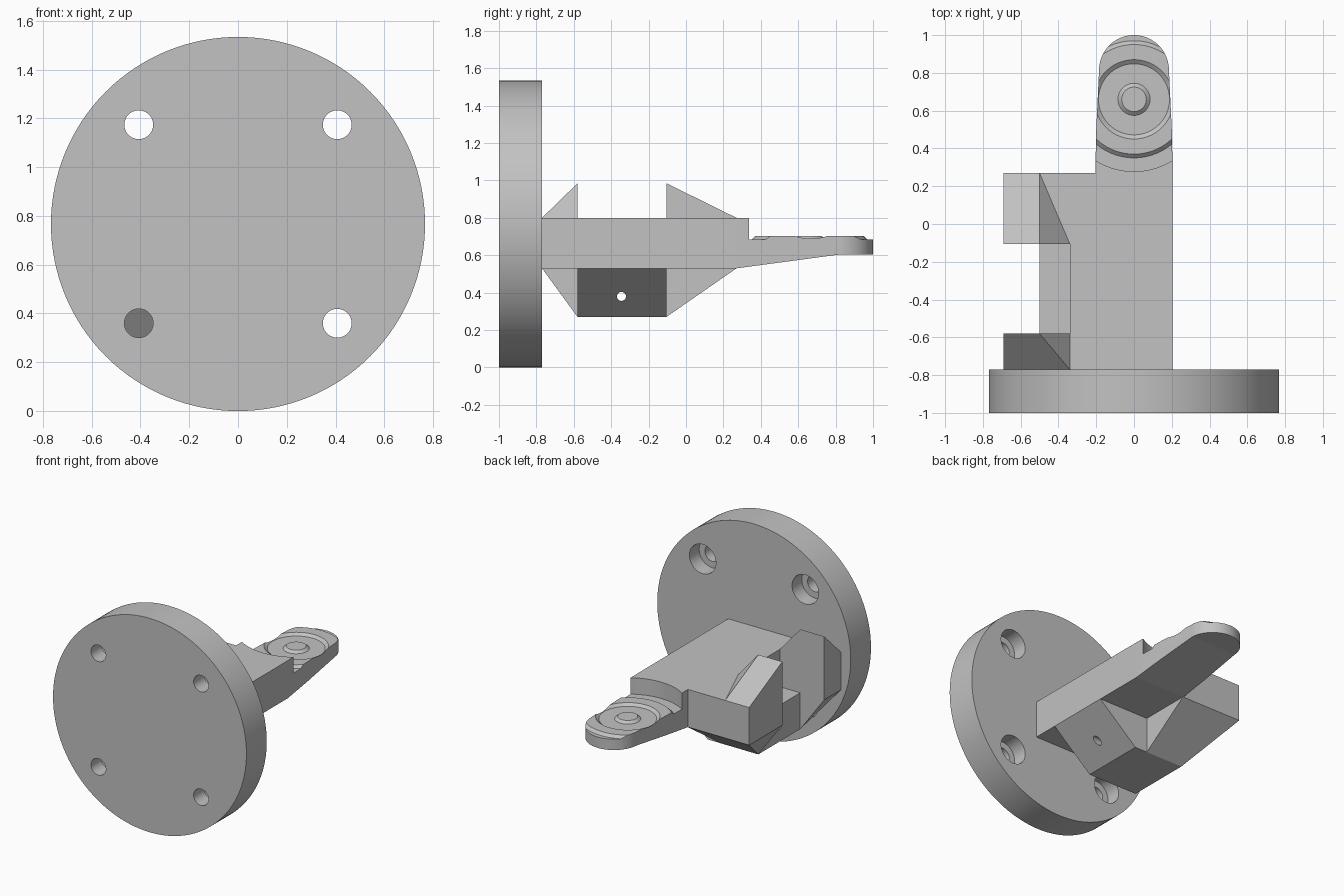
import bpy, bmesh
from math import sin, cos, pi, radians
from mathutils import Matrix, Vector

cube = bpy.data.objects.get("Cube")
if cube:
    bpy.data.objects.remove(cube)

GREY = (0.54, 0.54, 0.54, 1)
mat = bpy.data.materials.new("plain grey")
mat.use_nodes = True
mat.diffuse_color = GREY
mat.node_tree.nodes["Principled BSDF"].inputs["Base Color"].default_value = GREY


def finish(name, bm):
    bmesh.ops.recalc_face_normals(bm, faces=bm.faces)
    mesh = bpy.data.meshes.new(name)
    bm.to_mesh(mesh)
    bm.free()
    mesh.materials.append(mat)
    ob = bpy.data.objects.new(name, mesh)
    bpy.context.collection.objects.link(ob)
    return ob


def prism(name, points, axis, lo, hi):
    """Extrude a 2D outline along one axis from lo to hi."""
    place = {"x": lambda a, b, t: (t, a, b),
             "y": lambda a, b, t: (a, t, b),
             "z": lambda a, b, t: (a, b, t)}[axis]
    bm = bmesh.new()
    face = bm.faces.new([bm.verts.new(place(a, b, lo)) for a, b in points])
    out = bmesh.ops.extrude_face_region(bm, geom=[face])
    moved = [v for v in out["geom"] if isinstance(v, bmesh.types.BMVert)]
    bmesh.ops.translate(bm, verts=moved, vec=place(0, 0, hi - lo))
    return finish(name, bm)


def box(name, x, y, z):
    return prism(name, [(x[0], y[0]), (x[1], y[0]), (x[1], y[1]), (x[0], y[1])], "z", *z)


def hull(name, points):
    bm = bmesh.new()
    for p in points:
        bm.verts.new(p)
    bmesh.ops.convex_hull(bm, input=bm.verts)
    bmesh.ops.dissolve_limit(bm, angle_limit=0.01, verts=bm.verts, edges=bm.edges)
    return finish(name, bm)


def cylinder(name, centre, radius, length, axis, sides=48):
    bm = bmesh.new()
    turn = Vector((0, 0, 1)).rotation_difference(Vector(axis)).to_matrix().to_4x4()
    bmesh.ops.create_cone(bm, cap_ends=True, segments=sides, radius1=radius, radius2=radius,
                          depth=length, matrix=Matrix.Translation(centre) @ turn)
    return finish(name, bm)


def lathe(name, profile, cx, cy, sides=96):
    bm = bmesh.new()
    verts = [bm.verts.new((cx + r, cy, z)) for r, z in profile]
    edges = [bm.edges.new(pair) for pair in zip(verts, verts[1:])]
    bmesh.ops.spin(bm, geom=verts + edges, cent=(cx, cy, 0), axis=(0, 0, 1),
                   angle=2 * pi, steps=sides)
    bmesh.ops.remove_doubles(bm, verts=bm.verts, dist=1e-5)
    return finish(name, bm)


def boolean(ob, cutter, operation="DIFFERENCE"):
    mod = ob.modifiers.new("cut", "BOOLEAN")
    mod.operation, mod.solver, mod.object = operation, "EXACT", cutter
    graph = bpy.context.evaluated_depsgraph_get()
    mesh = bpy.data.meshes.new_from_object(ob.evaluated_get(graph))
    ob.modifiers.clear()
    ob.data = mesh
    bpy.data.objects.remove(cutter)


def smooth(ob):
    ob.data.shade_smooth()
    ob.data.set_sharp_from_angle(angle=radians(20))


# Key levels shared by the parts
LOW, UNDER, TOP, PEAK = 0.27, 0.53, 0.80, 0.985
FRONT, SLOT_A, SLOT_B, BACK = -0.77, -0.58, -0.105, 0.27
OUT, LIP, WALL, INNER, SIDE = -0.69, -0.5, -0.34, -0.2, 0.205
R = 0.767

# Round mounting plate with four counterbored screw holes
plate = cylinder("mounting_plate", (0, -0.885, R), R, 0.23, (0, 1, 0), 128)
for sx in (-1, 1):
    for sz in (-1, 1):
        x, z = sx * 0.407, R + sz * 0.407
        boolean(plate, cylinder("cutter", (x, -0.88, z), 0.059, 0.5, (0, 1, 0)))
        boolean(plate, cylinder("cutter", (x, -0.77, z), 0.105, 0.22, (0, 1, 0)))
smooth(plate)

# Straight arm and the stepped cradle under it, with a cross pin hole
box("arm", (WALL, SIDE), (FRONT, BACK), (UNDER, TOP))
cradle = prism("cradle", [(SIDE, UNDER), (-0.1, LOW), (LIP, LOW), (LIP, UNDER)],
               "y", SLOT_A, SLOT_B)
boolean(cradle, cylinder("cutter", (-0.2, -0.345, 0.38), 0.024, 1.2, (1, 0, 0), 32))
smooth(cradle)

# Two jaws either side of the slot: a block, a peaked cap and a sloped foot
for name, end, slot in (("front", FRONT, SLOT_A), ("rear", BACK, SLOT_B)):
    box(name + "_jaw", (OUT, WALL), sorted((end, slot)), (UNDER, TOP))
    hip = (WALL, end, TOP) if name == "front" else (LIP, end, TOP)
    hull(name + "_jaw_cap", [(OUT, end, TOP), hip, (WALL, slot, TOP), (OUT, slot, TOP),
                             (LIP, slot, PEAK), (OUT, slot, PEAK)])
    hull(name + "_jaw_foot", [(OUT, end, UNDER), (INNER, end, UNDER), (OUT, slot, UNDER),
                              (INNER, slot, UNDER), (LIP, slot, LOW), (INNER, slot, LOW)])

# Round-ended finger with a tapered underside
tip = [(0.185 * cos(a), 0.815 + 0.185 * sin(a)) for a in (pi * i / 40 for i in range(41))]
finger = prism("finger", [(-SIDE, BACK), (SIDE, BACK), (0.2, 0.5)] + tip + [(-0.2, 0.5)],
               "z", 0.4, TOP)
taper = prism("cutter", [(BACK, UNDER), (0.83, 0.605), (1.1, 0.605), (1.1, 0.9),
                         (0.2, 0.9), (0.2, UNDER)], "x", -0.5, 0.5)
boolean(finger, taper, "INTERSECT")

# Ringed seat turned into the top of the finger
seat = lathe("cutter", [(0, 0.702), (0.065, 0.702), (0.085, 0.685), (0.188, 0.685),
                        (0.21, 0.702), (0.29, 0.702), (0.31, 0.683), (0.382, 0.683),
                        (0.382, 0.95), (0, 0.95)], 0, 0.66)
boolean(finger, seat)
smooth(finger)
